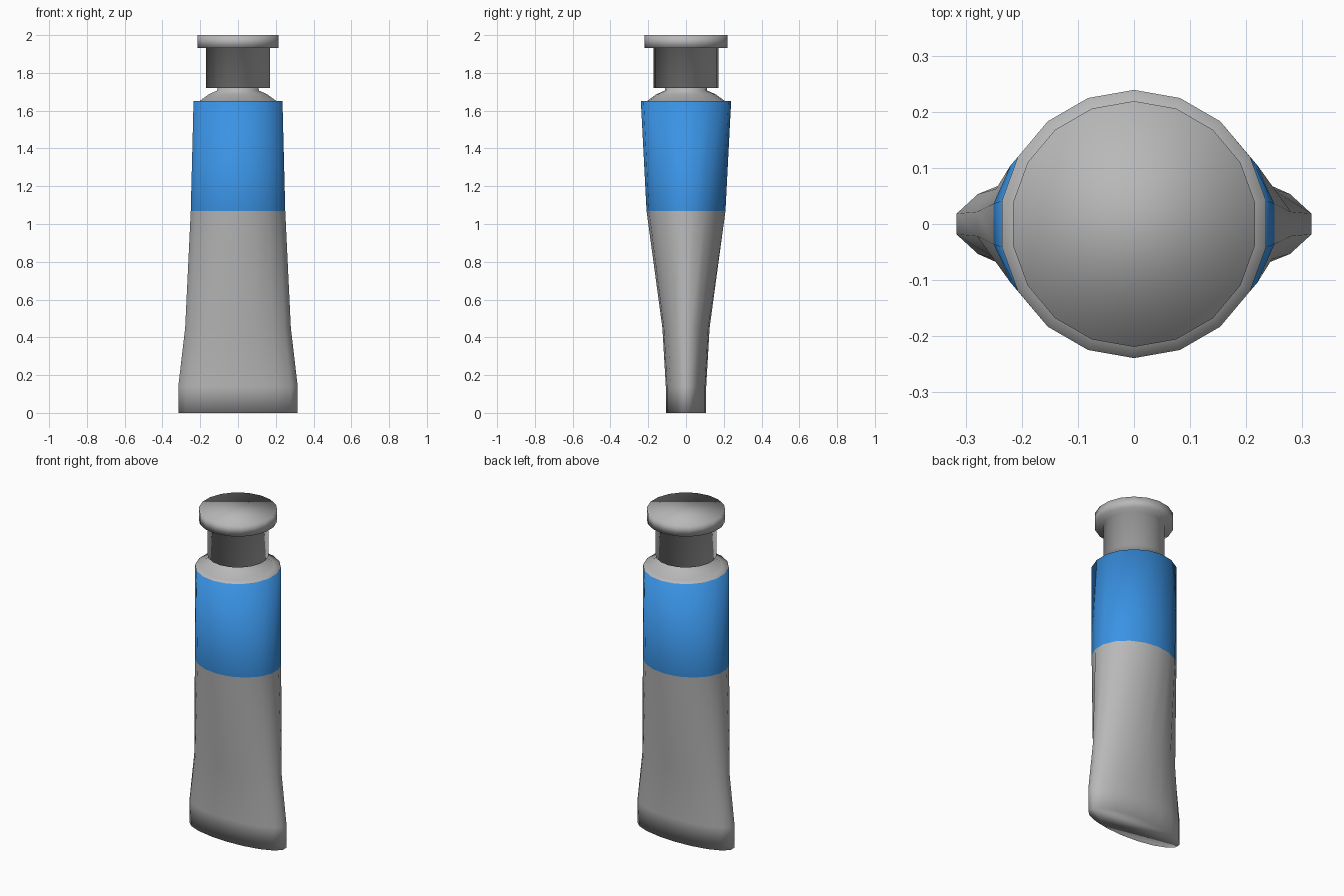
import bpy, bmesh, math

if "Cube" in bpy.data.objects:
    bpy.data.objects.remove(bpy.data.objects["Cube"])

SIDES = 18


def material(name, rgb):
    m = bpy.data.materials.new(name)
    m.diffuse_color = (*rgb, 1)
    m.use_nodes = True
    m.node_tree.nodes["Principled BSDF"].inputs["Base Color"].default_value = m.diffuse_color
    return m


grey = material("tube grey", (0.48, 0.48, 0.48))
blue = material("label blue", (0.042, 0.29, 0.78))


def loft(name, rings, band=None):
    """Closed smooth skin over elliptical rings (x radius, y radius, z)."""
    bm = bmesh.new()
    loops = []
    for rx, ry, z in rings:
        loop = []
        for i in range(SIDES):
            a = math.pi / 2 + 2 * math.pi * i / SIDES
            loop.append(bm.verts.new((rx * math.cos(a), ry * math.sin(a), z)))
        loops.append(loop)
    bm.faces.new(loops[0][::-1])
    bm.faces.new(loops[-1])
    for low, high in zip(loops, loops[1:]):
        for i in range(SIDES):
            j = (i + 1) % SIDES
            bm.faces.new((low[i], low[j], high[j], high[i]))
    for f in bm.faces:
        f.smooth = True
        if band and band[0] < f.calc_center_median().z < band[1]:
            f.material_index = 1
    mesh = bpy.data.meshes.new(name)
    bm.to_mesh(mesh)
    bm.free()
    mesh.materials.append(grey)
    mesh.materials.append(blue)
    obj = bpy.data.objects.new(name, mesh)
    bpy.context.collection.objects.link(obj)
    return obj


# Squeezed tube body with label band, rounded shoulder and neck
loft("tube_body", [
    (0.321, 0.107, 0.0), (0.321, 0.107, 0.14), (0.284, 0.125, 0.45),
    (0.254, 0.209, 1.07), (0.239, 0.239, 1.65),
    (0.205, 0.205, 1.652), (0.155, 0.155, 1.688),
    (0.112, 0.112, 1.706), (0.11, 0.11, 1.73)], band=(1.07, 1.65))

# Screw cap: narrow barrel under a wide flange
loft("screw_cap", [
    (0.171, 0.171, 1.72), (0.171, 0.171, 1.932),
    (0.219, 0.219, 1.932), (0.219, 0.219, 2.0)])
